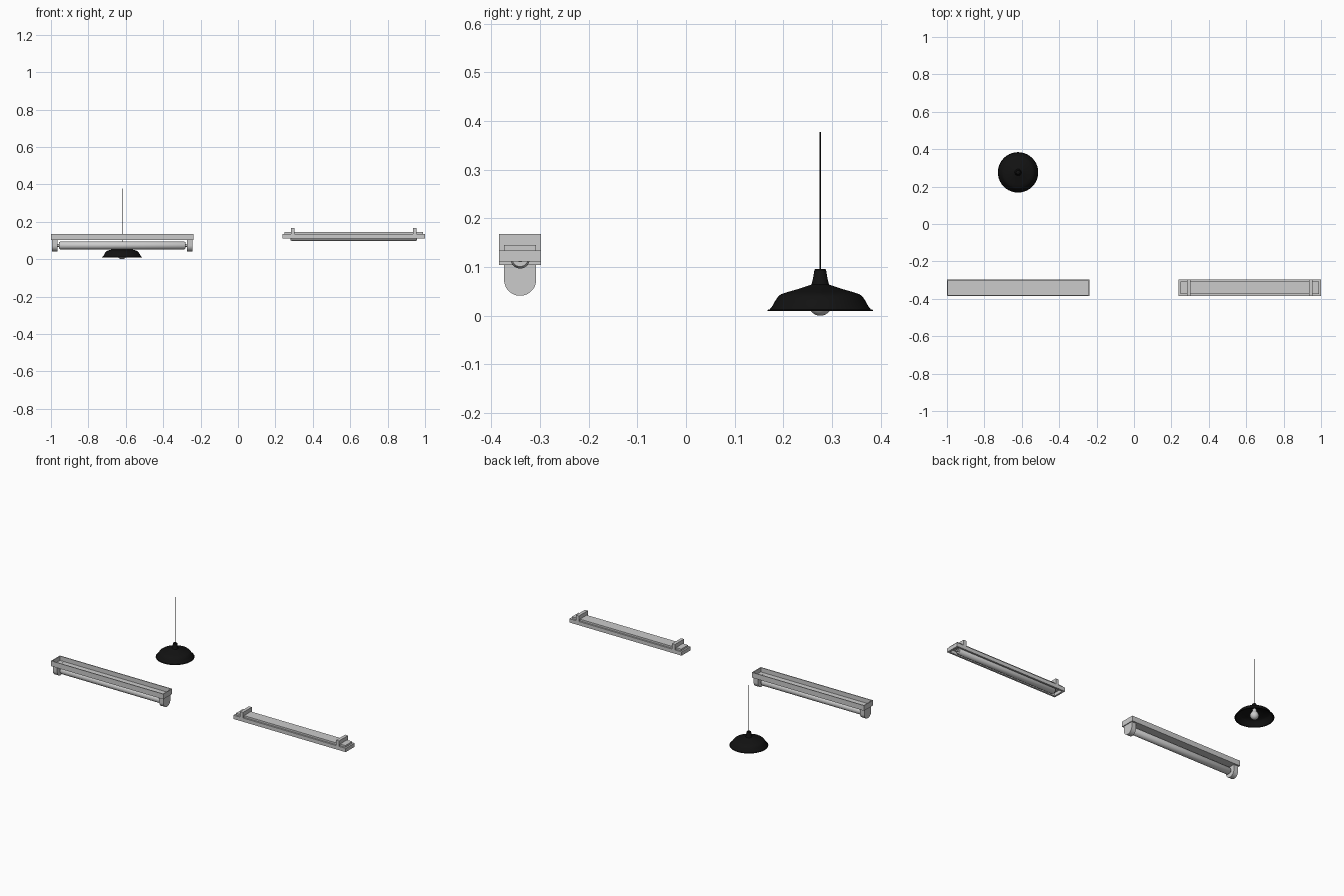
import bpy, bmesh, math
from mathutils import Matrix

if "Cube" in bpy.data.objects:
    bpy.data.objects.remove(bpy.data.objects["Cube"])


def finish(name, bm, smooth=False, mat=None):
    bmesh.ops.recalc_face_normals(bm, faces=bm.faces)
    me = bpy.data.meshes.new(name)
    bm.to_mesh(me)
    bm.free()
    ob = bpy.data.objects.new(name, me)
    bpy.context.collection.objects.link(ob)
    if mat:
        me.materials.append(mat)
    if smooth:
        bpy.ops.object.select_all(action='DESELECT')
        ob.select_set(True)
        bpy.context.view_layer.objects.active = ob
        bpy.ops.object.shade_smooth_by_angle(angle=math.radians(35))
    return ob


def box(name, x0, x1, y0, y1, z0, z1):
    bm = bmesh.new()
    bmesh.ops.create_cube(bm, size=1, matrix=Matrix.LocRotScale(
        ((x0 + x1) / 2, (y0 + y1) / 2, (z0 + z1) / 2), None, (x1 - x0, y1 - y0, z1 - z0)))
    return finish(name, bm)


def tray(name, x0, x1, y0, y1, z_floor, z_rim, wall, floor):
    """Open box; z_rim may lie above or below the floor."""
    bm = bmesh.new()
    s = 1 if z_rim > z_floor else -1

    def ring(inset, z):
        a, b, c, d = x0 + inset, x1 - inset, y0 + inset, y1 - inset
        return [bm.verts.new(p) for p in ((a, c, z), (b, c, z), (b, d, z), (a, d, z))]

    rings = [ring(0, z_floor), ring(0, z_rim), ring(wall, z_rim), ring(wall, z_floor + s * floor)]
    for p, q in zip(rings, rings[1:]):
        for i in range(4):
            j = (i + 1) % 4
            bm.faces.new((p[i], p[j], q[j], q[i]))
    bm.faces.new(rings[0])
    bm.faces.new(rings[-1])
    return finish(name, bm)


def lathe(name, profile, matrix, steps=40, mat=None):
    """Spin an (r, h) profile about the local z axis."""
    bm = bmesh.new()
    vs = [bm.verts.new((r, 0, h)) for r, h in profile]
    es = [bm.edges.new(e) for e in zip(vs, vs[1:])]
    bmesh.ops.spin(bm, geom=vs + es, cent=(0, 0, 0), axis=(0, 0, 1),
                   angle=2 * math.pi, steps=steps)
    bmesh.ops.remove_doubles(bm, verts=bm.verts, dist=1e-5)
    bm.transform(matrix)
    return finish(name, bm, True, mat)


def tube(name, x0, x1, y, z, r):
    """Fluorescent tube with tapered ends and contact pins."""
    n, pin = x1 - x0, 0.01
    prof = [(0, -pin), (r * .35, -pin), (r * .35, 0), (r * .8, 0), (r, .006),
            (r, n - .006), (r * .8, n), (r * .35, n), (r * .35, n + pin), (0, n + pin)]
    return lathe(name, prof, Matrix.Translation((x0, y, z)) @ Matrix.Rotation(math.pi / 2, 4, 'Y'), 32)


def end_holder(name, x0, x1, y, r, z_bottom, z_top):
    """Plate with a semicircular lower end."""
    bm = bmesh.new()
    pts = [(y + r, z_top), (y - r, z_top)]
    pts += [(y - r * math.cos(math.pi * i / 24), z_bottom + r - r * math.sin(math.pi * i / 24))
            for i in range(25)]
    f = bm.faces.new([bm.verts.new((x0, a, b)) for a, b in pts])
    ex = bmesh.ops.extrude_face_region(bm, geom=[f])
    bmesh.ops.translate(bm, vec=(x1 - x0, 0, 0),
                        verts=[v for v in ex['geom'] if isinstance(v, bmesh.types.BMVert)])
    return finish(name, bm, True)


Y, Y0, Y1 = -0.341, -0.384, -0.298

# Hanging tube light: open tray, rounded end holders, tube below
tray('tube_light_tray', -1.0, -0.238, Y0, Y1, 0.104, 0.136, 0.005, 0.005)
for side, x in (('left', -0.995), ('right', -0.273)):
    end_holder('tube_holder_' + side, x, x + 0.03, Y, 0.033, 0.041, 0.110)
tube('hanging_tube', -0.957, -0.281, Y, 0.074, 0.021)

# Recessed tube light: downward housing, raised top, mounting brackets
tray('recessed_housing', 0.238, 1.0, Y0, Y1, 0.134, 0.111, 0.011, 0.004)
box('housing_raised_top', 0.248, 0.990, -0.374, -0.308, 0.132, 0.145)
for side, x in (('left', 0.283), ('right', 0.935)):
    box('mount_bracket_' + side, x, x + 0.02, Y0, Y1, 0.134, 0.168)
tube('recessed_tube', 0.282, 0.956, Y, 0.117, 0.020)

# Pendant lamp: thin shade, bulb and cord
black = bpy.data.materials.new('black_enamel')
black.diffuse_color = (0.006, 0.006, 0.006, 1)
black.use_nodes = True
black.node_tree.nodes["Principled BSDF"].inputs["Base Color"].default_value = black.diffuse_color
P = Matrix.Translation((-0.62, 0.276, 0))
outer = [(.108, .010), (.108, .012), (.104, .013), (.099, .019), (.093, .030), (.087, .039),
         (.081, .044), (.066, .049), (.048, .054), (.030, .060), (.018, .064),
         (.015, .076), (.012, .094), (.010, .096), (0, .096)]
inner = [(0, .062), (.017, .061), (.030, .057), (.048, .051), (.066, .046), (.080, .041),
         (.085, .037), (.091, .028), (.097, .017), (.102, .010), (.108, .010)]
lathe('pendant_shade', inner + outer[1:], P, 40, black)
lathe('pendant_cord', [(0, .09), (.0015, .09), (.0015, .378), (0, .378)], P, 10, black)
bulb = [(.024 * math.sin(math.radians(a)), .024 - .024 * math.cos(math.radians(a)))
        for a in range(0, 136, 9)]
lathe('pendant_bulb', bulb + [(.011, .052), (.010, .064), (0, .064)], P, 28)
